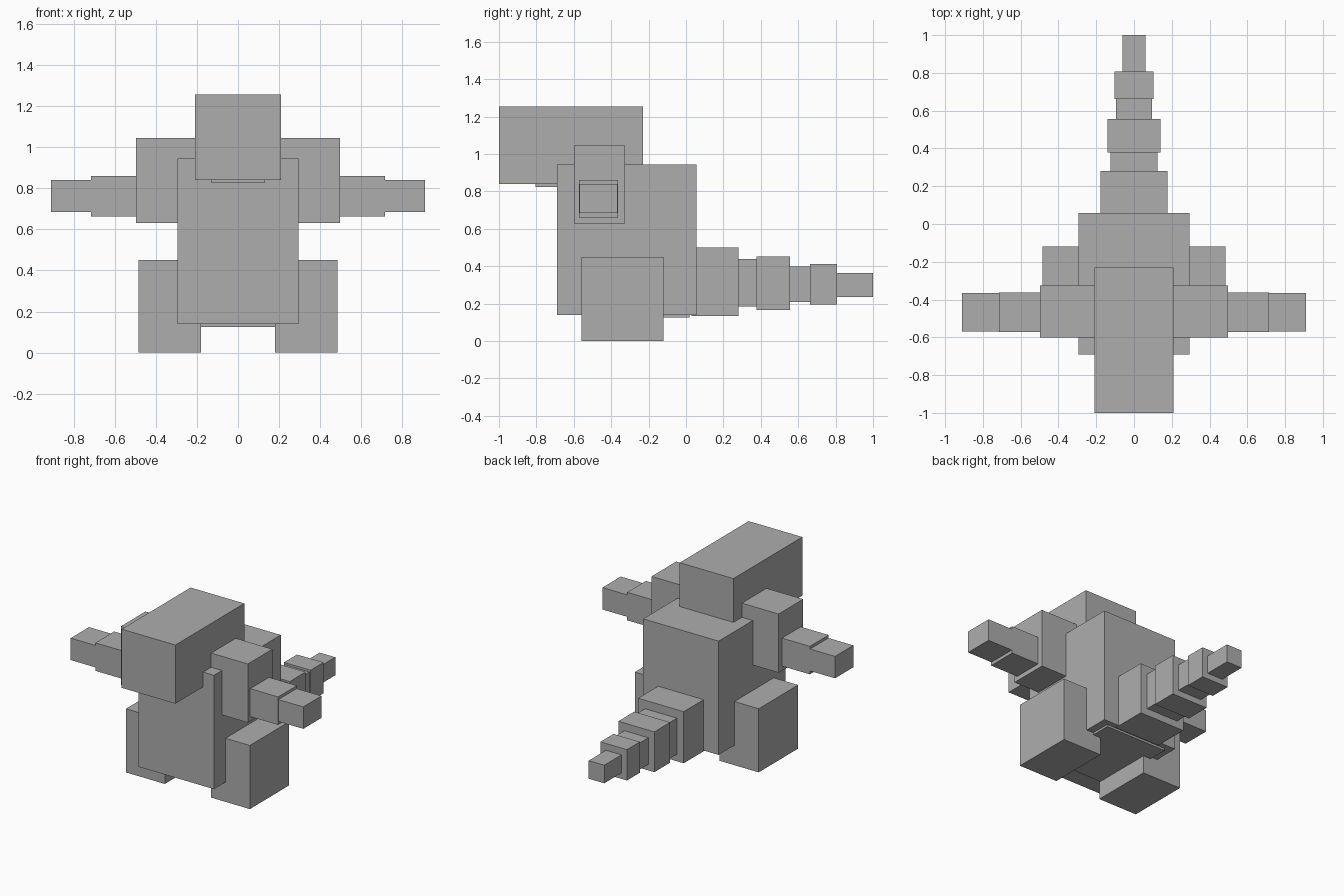
import bpy
import bmesh

default = bpy.data.objects.get("Cube")
if default:
    bpy.data.objects.remove(default, do_unlink=True)

grey = bpy.data.materials.new("plain grey")
grey.use_nodes = True
colour = (0.42, 0.42, 0.42, 1)
grey.diffuse_color = colour
grey.node_tree.nodes["Principled BSDF"].inputs["Base Color"].default_value = colour


def box(name, x, y, z):
    """Flat-faced block spanning the given (low, high) ranges."""
    bm = bmesh.new()
    bmesh.ops.create_cube(bm, size=1)
    for v in bm.verts:
        v.co = [(lo + hi) / 2 + c * (hi - lo) for c, (lo, hi) in zip(v.co, (x, y, z))]
    mesh = bpy.data.meshes.new(name)
    bm.to_mesh(mesh)
    bm.free()
    mesh.materials.append(grey)
    obj = bpy.data.objects.new(name, mesh)
    bpy.context.collection.objects.link(obj)
    return obj


def centred(name, half_width, y, z):
    return box(name, (-half_width, half_width), y, z)


def pair(name, x, y, z):
    box("left_" + name, x, y, z)
    box("right_" + name, (-x[1], -x[0]), y, z)


# Head, neck and trunk
centred("head", 0.21, (-1.0, -0.23), (0.84, 1.255))
centred("neck", 0.13, (-0.805, -0.4), (0.825, 0.93))
centred("body", 0.295, (-0.69, 0.057), (0.14, 0.945))
centred("hips", 0.24, (-0.55, 0.02), (0.125, 0.3))

# Arms, stepping down towards the hands
pair("shoulder", (0.19, 0.497), (-0.6, -0.325), (0.63, 1.045))
pair("forearm", (0.45, 0.715), (-0.573, -0.363), (0.662, 0.86))
pair("hand", (0.68, 0.91), (-0.57, -0.366), (0.685, 0.84))

# Legs
pair("leg", (0.18, 0.485), (-0.56, -0.12), (0.0, 0.45))

# Tail, with thin joints between thicker segments
centred("tail_base", 0.178, (0.03, 0.28), (0.135, 0.5))
centred("tail_joint_front", 0.125, (0.25, 0.4), (0.185, 0.44))
centred("tail_middle", 0.141, (0.378, 0.555), (0.167, 0.452))
centred("tail_joint_back", 0.094, (0.53, 0.69), (0.21, 0.398))
centred("tail_end", 0.104, (0.663, 0.808), (0.195, 0.413))
centred("tail_tip", 0.061, (0.78, 1.0), (0.237, 0.365))
